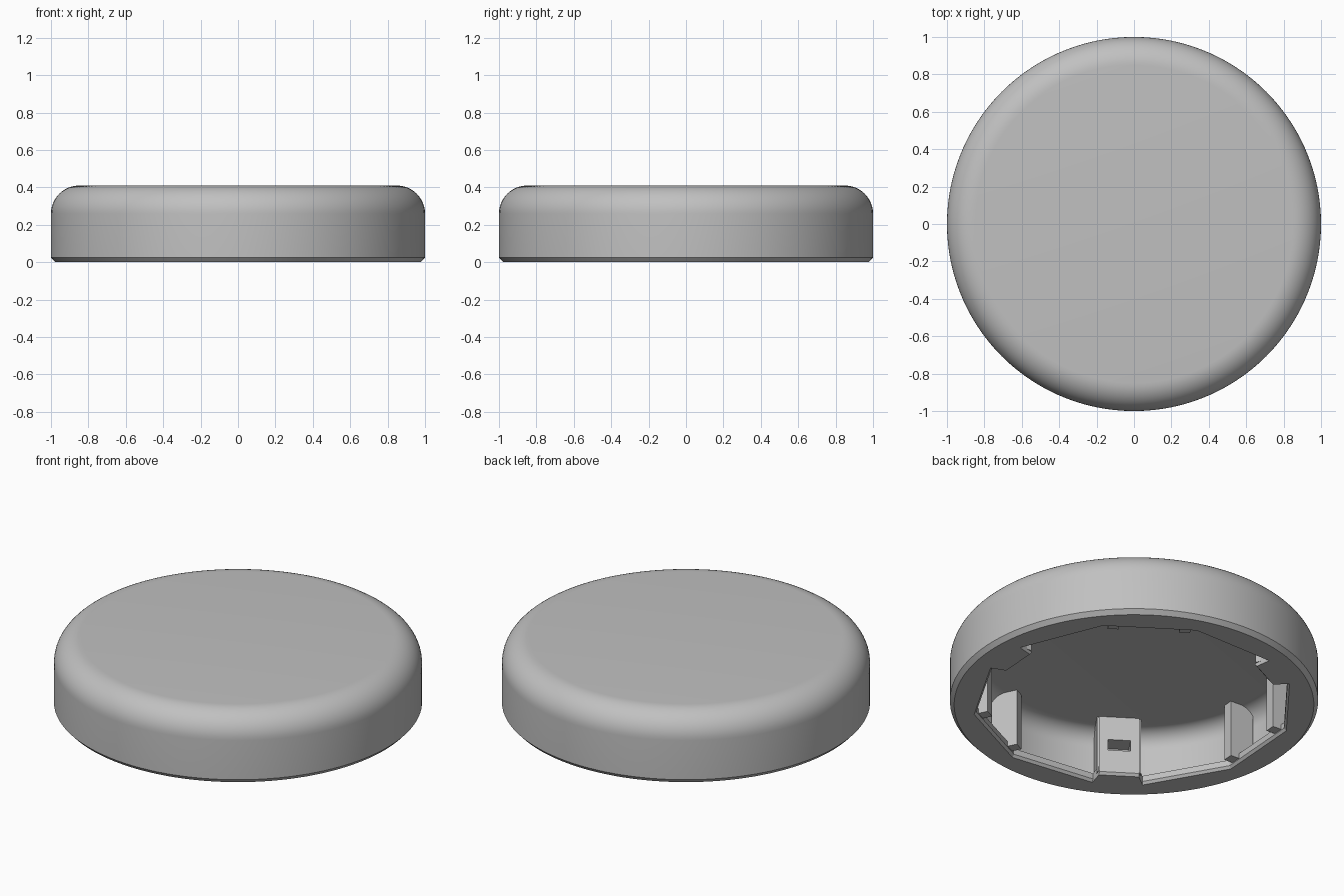
import bpy
import bmesh
from math import sin, cos, radians, pi
from mathutils import Matrix, Vector

cube = bpy.data.objects.get("Cube")
if cube:
    bpy.data.objects.remove(cube, do_unlink=True)

grey = bpy.data.materials.new("mid_grey")
grey.use_nodes = True
colour = (0.53, 0.53, 0.53, 1)
grey.diffuse_color = colour
grey.node_tree.nodes["Principled BSDF"].inputs["Base Color"].default_value = colour

HEIGHT, WALL, ROUND = 0.41, 0.05, 0.15
INNER = 1 - WALL
CEILING = HEIGHT - WALL
TURN = 356          # heading of the first clip, degrees
CLIP_FACE = 0.767   # distance from the axis to the clip faces
CHORD = 0.825       # distance from the axis to the lip's straight edges


def finish(bm, name, smooth=False):
    bmesh.ops.recalc_face_normals(bm, faces=bm.faces)
    mesh = bpy.data.meshes.new(name)
    bm.to_mesh(mesh)
    bm.free()
    mesh.materials.append(grey)
    obj = bpy.data.objects.new(name, mesh)
    bpy.context.collection.objects.link(obj)
    if smooth:
        bpy.ops.object.select_all(action='DESELECT')
        obj.select_set(True)
        bpy.context.view_layer.objects.active = obj
        bpy.ops.object.shade_smooth_by_angle(angle=radians(25))
    return obj


def arc(radius, steps=12):
    """Quarter round from the flat top down to the side wall."""
    cx, cz = 1 - ROUND, HEIGHT - ROUND
    return [(cx + radius * sin(pi / 2 * i / steps), cz + radius * cos(pi / 2 * i / steps))
            for i in range(steps + 1)]


def box(lo, hi):
    bm = bmesh.new()
    lo, hi = Vector(lo), Vector(hi)
    size = hi - lo
    bmesh.ops.create_cube(bm, size=1, matrix=Matrix.Translation((lo + hi) / 2)
                          @ Matrix.Diagonal((*size, 1)))
    return bm


def inward_face(bm):
    return min(bm.faces, key=lambda f: f.calc_center_median().x)


# Domed shell, outside and inside, turned from one profile
profile = [(0, HEIGHT)] + arc(ROUND) + [(1, 0.025), (0.977, 0), (INNER, 0)]
profile += arc(ROUND - WALL)[::-1] + [(0, CEILING)]
bm = bmesh.new()
verts = [bm.verts.new((r, 0, z)) for r, z in profile]
edges = [bm.edges.new(pair) for pair in zip(verts, verts[1:])]
bmesh.ops.spin(bm, geom=verts + edges, cent=(0, 0, 0), axis=(0, 0, 1),
               angle=2 * pi, steps=120, use_duplicate=False)
bmesh.ops.remove_doubles(bm, verts=bm.verts, dist=0.0005)
finish(bm, "shell", smooth=True)


# Bottom lip with straight inner edges, closed up under each clip
def lip_radius(degree):
    off = abs((degree + 60) % 120 - 60)     # angle from the nearest clip
    if off < 9:
        return CLIP_FACE / cos(radians(off))
    middle = 26 if off < 43 else 60
    return CHORD / cos(radians(off - middle))


bm = bmesh.new()
rings = []
for degree in range(360):
    r = lip_radius(degree)
    a = radians(degree + TURN)
    section = [(INNER, 0), (r + 0.012, 0), (r, 0.015), (r, 0.05), (INNER, 0.05)]
    rings.append([bm.verts.new((p * cos(a), p * sin(a), z)) for p, z in section])
for i, ring in enumerate(rings):
    following = rings[(i + 1) % len(rings)]
    for j in range(len(ring) - 1):
        bm.faces.new((ring[j], ring[j + 1], following[j + 1], following[j]))
finish(bm, "bottom_lip")

# Three clip blocks, each with a slot, and two ribs between neighbouring clips
for n in range(3):
    heading = radians(TURN + 120 * n)
    bm = box((CLIP_FACE, -0.12, 0.02), (0.935, 0.12, CEILING + 0.005))
    upright = [e for e in inward_face(bm).edges
               if abs(e.verts[0].co.z - e.verts[1].co.z) > 0.1]
    bmesh.ops.bevel(bm, geom=upright, offset=0.01, segments=2, affect='EDGES')
    face = inward_face(bm)
    bmesh.ops.inset_individual(bm, faces=[face], thickness=0.03)
    centre = face.calc_center_median()
    for v in face.verts:
        v.co.y = 0.062 if v.co.y > 0 else -0.062
        v.co.z = 0.218 if v.co.z > centre.z else 0.152
    pocket = bmesh.ops.extrude_discrete_faces(bm, faces=[face])["faces"][0]
    for v in pocket.verts:
        v.co.x += 0.1 if v.co.z > 0.19 else 0.05
    finish(bm, f"clip_{n + 1}").rotation_euler.z = heading

    for side in (-1, 1):
        mid = side * 0.195
        bm = box((0.77, mid - 0.03, 0.02), (0.92, mid + 0.03, CEILING + 0.005))
        rib = finish(bm, f"rib_{n + 1}_{'left' if side > 0 else 'right'}")
        rib.rotation_euler.z = heading + radians(60)
